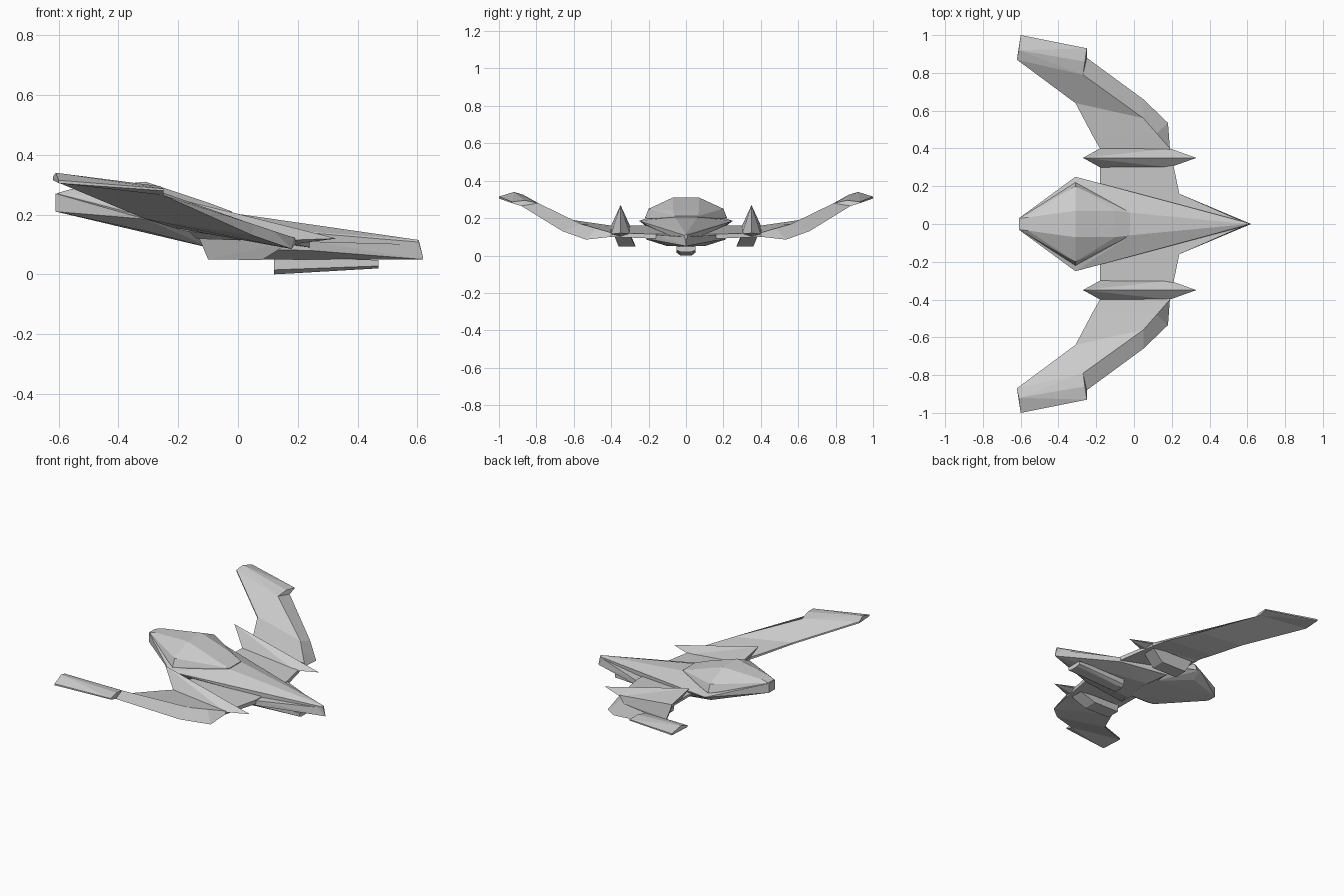
import bpy, bmesh


def finish(bm, name):
    bmesh.ops.recalc_face_normals(bm, faces=bm.faces)
    me = bpy.data.meshes.new(name)
    bm.to_mesh(me)
    bm.free()
    ob = bpy.data.objects.new(name, me)
    bpy.context.collection.objects.link(ob)
    return ob


def solid(name, pts, both=True):
    """Convex faceted block; 'both' also adds every point at -y."""
    bm = bmesh.new()
    all_pts = set(pts)
    if both:
        all_pts |= {(x, -y if y else 0, z) for x, y, z in pts}
    for p in sorted(all_pts):
        bm.verts.new(p)
    bmesh.ops.convex_hull(bm, input=bm.verts)
    loose = [v for v in bm.verts if not v.link_faces]
    bmesh.ops.delete(bm, geom=loose, context='VERTS')
    bmesh.ops.dissolve_limit(bm, angle_limit=0.01, verts=bm.verts, edges=bm.edges)
    return finish(bm, name)


def loft(name, sections):
    bm = bmesh.new()
    rings = [[bm.verts.new(p) for p in s] for s in sections]
    n = len(rings[0])
    for a, b in zip(rings, rings[1:]):
        for i in range(n):
            j = (i + 1) % n
            bm.faces.new((a[i], a[j], b[j], b[i]))
    bm.faces.new(rings[0])
    bm.faces.new(rings[-1])
    return finish(bm, name)


def mirror_y(ob):
    m = ob.modifiers.new("mirror", 'MIRROR')
    m.use_axis = (False, True, False)


# Pointed main hull
solid("main_hull", [
    (.605, 0, .115), (.605, .006, .108), (.62, 0, .055), (-.31, .25, .185),
    (-.61, .03, .27), (-.61, .03, .21), (-.02, .06, .205),
    (-.31, .19, .145), (-.08, .12, .085)])

# Raised cockpit tapering back to the tail
solid("cockpit", [
    (-.02, .06, .19), (-.02, .06, .21), (-.10, .07, .24),
    (-.31, .07, .31), (-.31, .20, .25), (-.31, .22, .20),
    (-.56, .035, .285), (-.605, .03, .272), (-.605, .03, .24)])

# Lower nose plate
solid("lower_hull", [
    (.62, 0, .05), (.605, 0, .10), (.24, .16, .08), (.24, .16, .11),
    (-.08, .21, .085), (-.10, .22, .12), (-.02, .10, .05), (.20, .06, .05)])

# Flat plate joining the wings, lower at the front
solid("wing_bridge", [
    (.24, .16, .115), (.20, .30, .12), (.19, .40, .12), (-.18, .40, .16),
    (.24, .16, .09), (.20, .30, .10), (.19, .40, .10), (-.18, .40, .145)])

# Swept wings: trailing top, crease, leading edge, trailing bottom
mirror_y(loft("wing", [
    [(-.18, .40, .16), (.19, .40, .122), (.19, .40, .10), (-.18, .40, .145)],
    [(-.22, .47, .17), (.12, .48, .145), (.18, .535, .085), (-.22, .47, .157)],
    [(-.31, .64, .195), (.05, .56, .168), (.05, .66, .13), (-.31, .64, .185)],
    [(-.62, .87, .325), (-.27, .79, .28), (-.25, .88, .265), (-.62, .87, .315)]]))

# Wing tips
mirror_y(solid("wing_tip", [
    (-.62, .87, .325), (-.61, .92, .34), (-.60, 1.0, .315), (-.60, 1.0, .305),
    (-.62, .87, .315), (-.27, .79, .28), (-.26, .86, .295),
    (-.25, .93, .287), (-.25, .93, .28), (-.25, .88, .265)], False))

# Pointed pods with a ridge rising to the rear
mirror_y(solid("pod", [
    (-.27, .35, .27), (.33, .35, .12), (-.18, .30, .16), (-.18, .40, .16),
    (.19, .30, .115), (.19, .40, .115), (-.14, .35, .12), (.18, .35, .10)], False))

# Slanted fins under the pods
mirror_y(solid("pod_fin", [
    (-.13, .30, .12), (-.13, .385, .12), (.18, .30, .11), (.18, .385, .11),
    (-.10, .27, .05), (-.10, .36, .05), (.08, .27, .048), (.08, .36, .048)], False))

# Gun under the nose
solid("gun", [
    (.12, .05, .06), (.12, .05, .015), (.12, .03, 0), (.16, .03, .002),
    (.47, .05, .048), (.47, .05, .028), (.47, .03, .02)])
